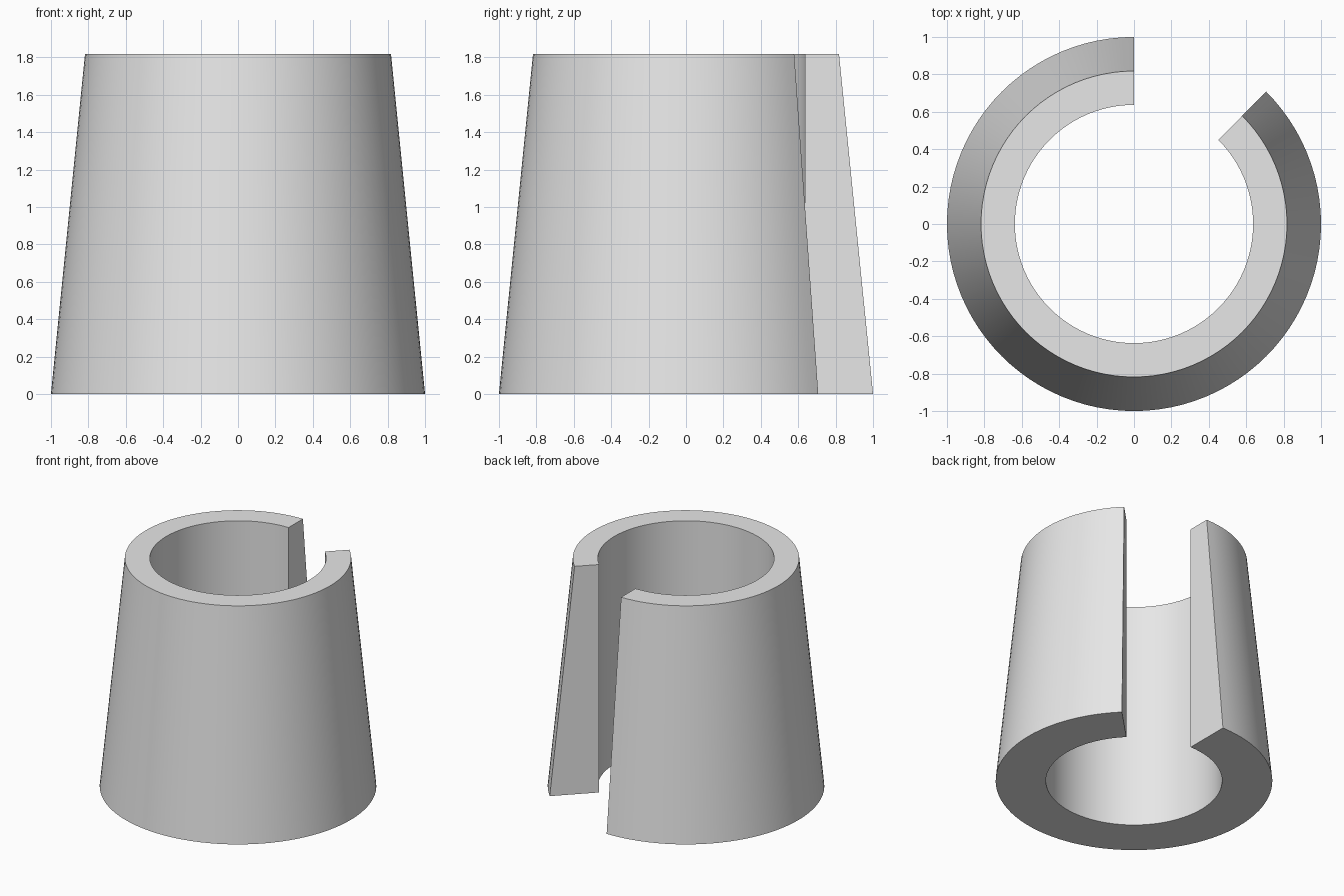
import bpy, bmesh, math

if "Cube" in bpy.data.objects:
    bpy.data.objects.remove(bpy.data.objects["Cube"])

HEIGHT = 1.818
BORE = 0.637
BOTTOM_RADIUS, TOP_RADIUS = 1.0, 0.818
START, SWEEP = math.radians(90), math.radians(315)   # leaves a 45 degree slot
STEPS = 84

grey = bpy.data.materials.new("plain grey")
grey.diffuse_color = (0.8, 0.8, 0.8, 1)
grey.use_nodes = True
grey.node_tree.nodes["Principled BSDF"].inputs["Base Color"].default_value = grey.diffuse_color

# Wall cross-section (radius, height): straight bore, tapered outside
profile = [(BORE, 0), (BOTTOM_RADIUS, 0), (TOP_RADIUS, HEIGHT), (BORE, HEIGHT)]

# Sweep the section around the axis
bm = bmesh.new()
rings = []
for i in range(STEPS + 1):
    a = START + SWEEP * i / STEPS
    rings.append([bm.verts.new((r * math.cos(a), r * math.sin(a), z)) for r, z in profile])
for a, b in zip(rings, rings[1:]):
    for j in range(4):
        k = (j + 1) % 4
        bm.faces.new((a[j], a[k], b[k], b[j]))

# Flat slot walls
bm.faces.new(rings[0])
bm.faces.new(rings[-1])
bmesh.ops.recalc_face_normals(bm, faces=bm.faces)

mesh = bpy.data.meshes.new("split_tapered_sleeve")
bm.to_mesh(mesh)
bm.free()
mesh.materials.append(grey)
sleeve = bpy.data.objects.new("split_tapered_sleeve", mesh)
bpy.context.collection.objects.link(sleeve)

# Smooth curved walls, crisp rims
bpy.context.view_layer.objects.active = sleeve
sleeve.select_set(True)
bpy.ops.object.shade_smooth_by_angle(angle=math.radians(30))
